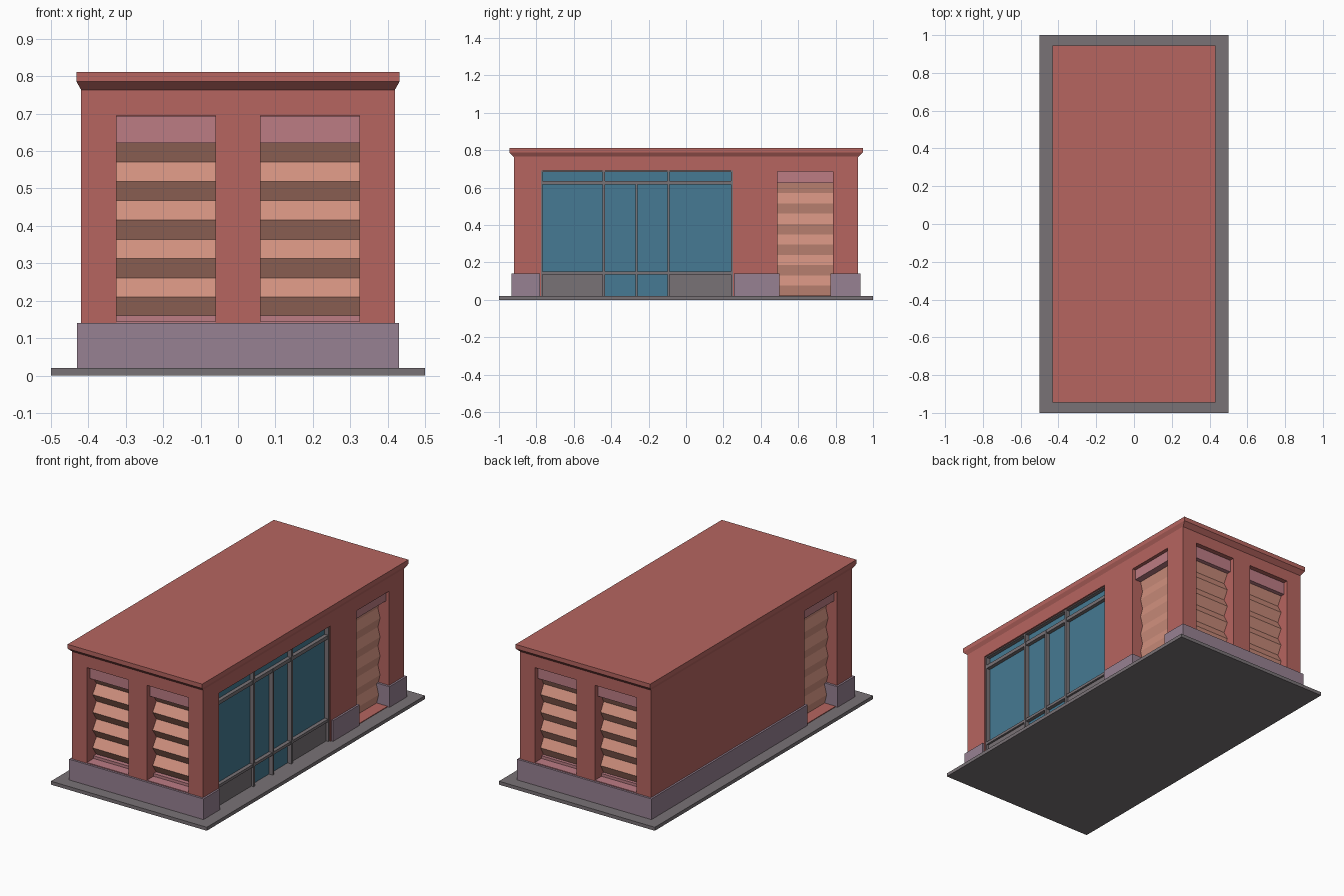
import bpy, bmesh, math
from mathutils import Matrix

cube = bpy.data.objects.get("Cube")
if cube:
    bpy.data.objects.remove(cube, do_unlink=True)


def material(name, rgb):
    col = [(c / 255 / 12.92) if c < 11 else ((c / 255 + 0.055) / 1.055) ** 2.4 for c in rgb] + [1]
    m = bpy.data.materials.new(name)
    m.use_nodes = True
    m.diffuse_color = col
    m.node_tree.nodes["Principled BSDF"].inputs["Base Color"].default_value = col
    return m


RED = material("brick red", (182, 101, 96))
MAUVE = material("mauve plinth", (151, 129, 146))
PINK = material("pink shutter box", (188, 124, 132))
SALMON = material("salmon shutter", (208, 144, 126))
GREY = material("warm grey", (121, 114, 118))
GLASS = material("teal glass", (70, 122, 147))

# Each side is built facing the front, then turned about z
SIDES = {"front": 0, "right": 90, "back": 180, "left": -90}


def finish(name, bm, mat, side="front"):
    bmesh.ops.recalc_face_normals(bm, faces=bm.faces)
    bm.transform(Matrix.Rotation(math.radians(SIDES[side]), 4, "Z"))
    mesh = bpy.data.meshes.new(name)
    bm.to_mesh(mesh)
    bm.free()
    if mat:
        mesh.materials.append(mat)
    ob = bpy.data.objects.new(name, mesh)
    bpy.context.collection.objects.link(ob)
    return ob


def add_box(bm, u0, u1, d0, d1, z0, z1):
    """u runs across the side, d is the distance outward from the centre."""
    m = Matrix.Translation(((u0 + u1) / 2, -(d0 + d1) / 2, (z0 + z1) / 2))
    m = m @ Matrix.Diagonal((u1 - u0, d1 - d0, z1 - z0, 1))
    bmesh.ops.create_cube(bm, size=1, matrix=m)


def boxes(name, mat, side, *dims):
    bm = bmesh.new()
    for d in dims:
        add_box(bm, *d)
    return finish(name, bm, mat, side)


def cut(ob, openings):
    """Cut each opening (side, box) out of an object."""
    for side, dims in openings:
        cutter = boxes("cutter", None, side, dims)
        cutter.hide_render = True
        mod = ob.modifiers.new("opening", "BOOLEAN")
        mod.operation = "DIFFERENCE"
        mod.solver = "EXACT"
        mod.object = cutter
        bpy.context.view_layer.objects.active = ob
        bpy.ops.object.modifier_apply(modifier=mod.name)
        bpy.data.objects.remove(cutter, do_unlink=True)


def shutter(name, side, u0, u1, z0, z1, out, depth, folds):
    """Zigzag slatted sheet hanging between two heights."""
    bm = bmesh.new()
    rows = []
    for i in range(folds + 1):
        z = z1 + (z0 - z1) * i / folds
        d = out - depth * (i % 2)
        rows.append([bm.verts.new((u, -d, z)) for u in (u0, u1)])
    for a, b in zip(rows, rows[1:]):
        bm.faces.new((a[0], b[0], b[1], a[1]))
    ob = finish(name, bm, SALMON, side)
    solid = ob.modifiers.new("thickness", "SOLIDIFY")
    solid.thickness = 0.004
    return ob


WALL_X, WALL_Y, BASE = 0.42, 0.92, 0.02
WINDOWS = [(-0.325, -0.06), (0.06, 0.325)]
DOOR = (0.488, 0.785)
SHOP = (-0.775, 0.25)

# Ground slab
boxes("ground_slab", GREY, "front", (-0.5, 0.5, -1, 1, 0, BASE))

# Walls with window, door and shopfront openings
walls = boxes("walls", RED, "front", (-WALL_X, WALL_X, -WALL_Y, WALL_Y, BASE, 0.77))
cuts = [(s, (*w, 0.81, 1, 0.141, 0.695)) for s in ("front", "back") for w in WINDOWS]
cuts += [(s, (*DOOR, 0.33, 0.6, 0, 0.686)) for s in ("right", "left")]
cuts.append(("right", (*SHOP, 0.37, 0.6, 0, 0.69)))
cut(walls, cuts)

# Plinth, broken at doors and shopfront
plinth = boxes("plinth", MAUVE, "front", (-0.431, 0.431, -0.932, 0.932, BASE, 0.14))
cut(plinth, [(s, (0.5, 0.772, 0.32, 0.6, 0, 0.3)) for s in ("right", "left")]
    + [("right", (-0.78, 0.256, 0.36, 0.6, 0, 0.3))])

# Roof with flared cornice
bm = bmesh.new()
rings = []
for x, y, z in ((0.418, 0.918, 0.761), (0.432, 0.945, 0.786), (0.432, 0.945, 0.811)):
    rings.append([bm.verts.new((x * a, y * b, z)) for a, b in ((-1, -1), (1, -1), (1, 1), (-1, 1))])
for lo, hi in zip(rings, rings[1:]):
    for i in range(4):
        j = (i + 1) % 4
        bm.faces.new((lo[i], lo[j], hi[j], hi[i]))
bm.faces.new(rings[0])
bm.faces.new(rings[-1])
finish("roof_cornice", bm, RED)

# Shuttered windows at both ends
for side, fold in (("front", 0.035), ("back", 0.028)):
    for label, (u0, u1) in zip(("a", "b"), WINDOWS):
        tag = f"{side}_window_{label}"
        shutter(tag + "_shutter", side, u0, u1, 0.158, 0.622, 0.868, fold, 9)
        boxes(tag + "_shutter_box", PINK, side, (u0, u1, 0.81, 0.893, 0.622, 0.694))
        boxes(tag + "_sill", PINK, side,
              (u0, u1, 0.82, 0.92, 0.141, 0.145), (u0, u1, 0.82, 0.86, 0.145, 0.161))

# Shuttered doors on both long sides
for side in ("right", "left"):
    shutter(side + "_door_shutter", side, *DOOR, BASE, 0.625, 0.362, 0.014, 11)
    boxes(side + "_door_shutter_box", PINK, side, (*DOOR, 0.33, 0.4, 0.625, 0.685))
    boxes(side + "_door_threshold", RED, side, (*DOOR, 0.33, 0.42, BASE, 0.024))

# Shopfront glass, lower panels and frame
boxes("shopfront_glass", GLASS, "right", (*SHOP, 0.365, 0.388, BASE, 0.69))
boxes("shopfront_panels", GREY, "right",
      (SHOP[0], -0.44, 0.38, 0.398, BASE, 0.14), (-0.095, SHOP[1], 0.38, 0.398, BASE, 0.14))
posts = [(SHOP[0], -0.768, 0.69), (-0.446, -0.434, 0.69), (-0.27, -0.259, 0.63),
         (-0.1, -0.088, 0.69), (0.24, SHOP[1], 0.69)]
boxes("shopfront_posts", GREY, "right", *[(a, b, 0.38, 0.413, BASE, top) for a, b, top in posts])
rails = [(0.134, 0.15), (0.615, 0.636), (0.684, 0.69)]
boxes("shopfront_rails", GREY, "right", *[(*SHOP, 0.38, 0.41, a, b) for a, b in rails])
